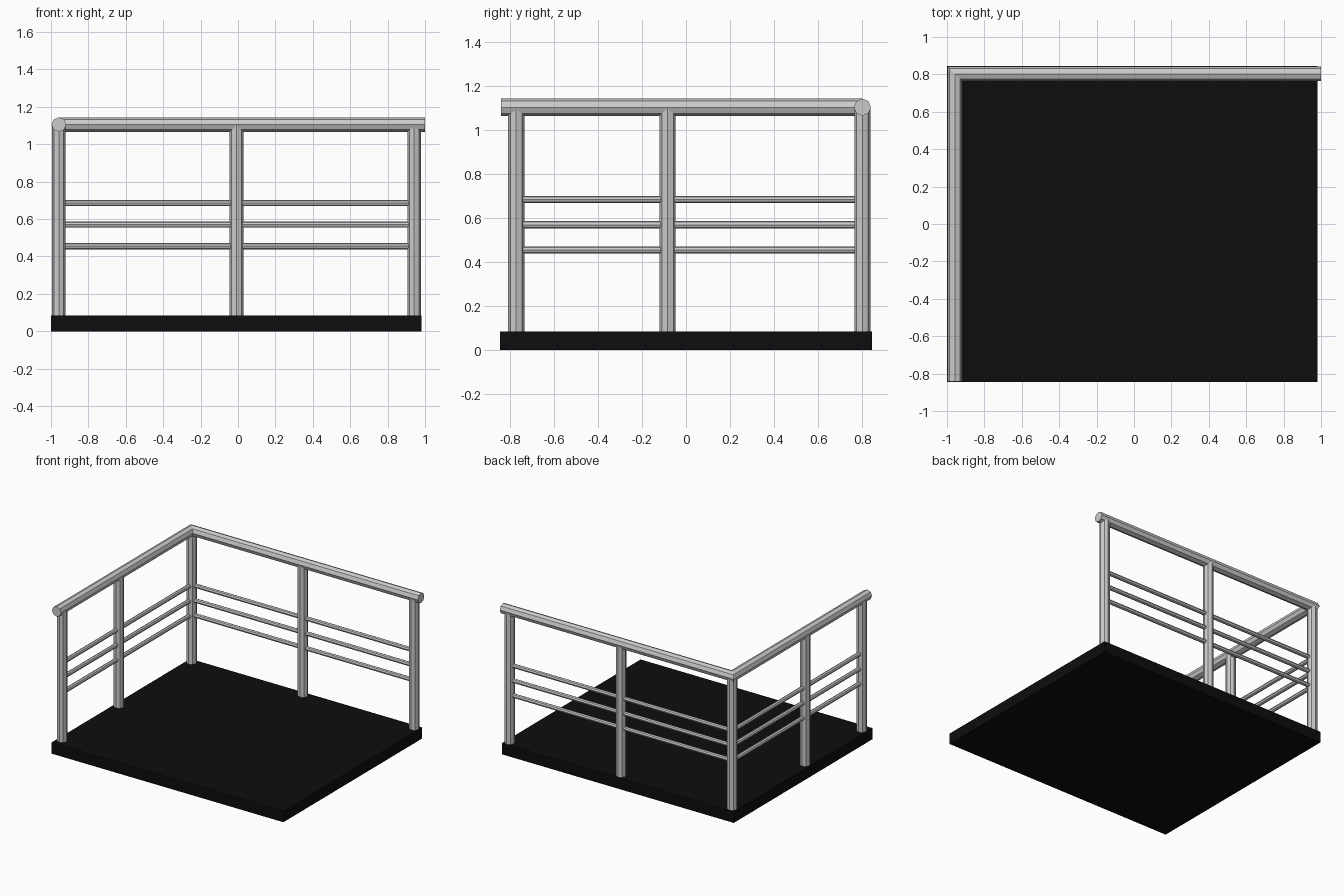
import bpy, bmesh, math
from mathutils import Vector

if "Cube" in bpy.data.objects:
    bpy.data.objects.remove(bpy.data.objects["Cube"])

XL, YB = -0.958, 0.803      # railing lines: left side and back side
RAIL_Z, RAIL_R = 1.105, 0.039
POST_R, BAR_R = 0.037, 0.0165
DECK_TOP = 0.085


def finish(name, bm):
    bmesh.ops.recalc_face_normals(bm, faces=bm.faces)
    me = bpy.data.meshes.new(name)
    bm.to_mesh(me)
    bm.free()
    ob = bpy.data.objects.new(name, me)
    bpy.context.collection.objects.link(ob)
    return ob


def loft(name, rings):
    """Closed tube through equal-length rings of points."""
    bm = bmesh.new()
    loops = [[bm.verts.new(p) for p in ring] for ring in rings]
    n = len(loops[0])
    for a, b in zip(loops, loops[1:]):
        for i in range(n):
            bm.faces.new((a[i], a[(i + 1) % n], b[(i + 1) % n], b[i]))
    bm.faces.new(loops[0])
    bm.faces.new(loops[-1])
    return finish(name, bm)


def circle(r, n=8):
    return [(r * math.cos(2 * math.pi * i / n), r * math.sin(2 * math.pi * i / n))
            for i in range(n)]


# Deck
bm = bmesh.new()
bmesh.ops.create_cube(bm, size=1)
for v in bm.verts:
    v.co = Vector((v.co.x * 1.98 - 0.01, v.co.y * 1.692, (v.co.z + 0.5) * DECK_TOP))
deck = finish("deck", bm)
black = bpy.data.materials.new("black")
black.diffuse_color = (0.004, 0.004, 0.004, 1)
black.use_nodes = True
black.node_tree.nodes["Principled BSDF"].inputs["Base Color"].default_value = black.diffuse_color
deck.data.materials.append(black)

# Handrail: L-shaped octagonal tube with a mitred corner
prof = circle(RAIL_R)
loft("handrail", [
    [(XL + a, -0.843, RAIL_Z + b) for a, b in prof],
    [(XL + a, YB - a, RAIL_Z + b) for a, b in prof],
    [(1.0, YB - a, RAIL_Z + b) for a, b in prof],
])

# Posts
posts = {
    "corner_post": (XL, YB), "back_middle_post": (-0.008, YB), "back_end_post": (0.942, YB),
    "side_middle_post": (XL, -0.084), "side_end_post": (XL, -0.773),
}
for name, (x, y) in posts.items():
    loft(name, [[(x + a, y + b, z) for a, b in circle(POST_R)]
                for z in (DECK_TOP - 0.01, RAIL_Z)])

# Three thin bars on each side
for i, z in enumerate((0.455, 0.570, 0.685)):
    bar = circle(BAR_R)
    loft(f"back_bar_{i + 1}", [[(x, YB + a, z + b) for a, b in bar]
                               for x in (XL, 0.942)])
    loft(f"side_bar_{i + 1}", [[(XL + a, y, z + b) for a, b in bar]
                               for y in (-0.773, YB)])
